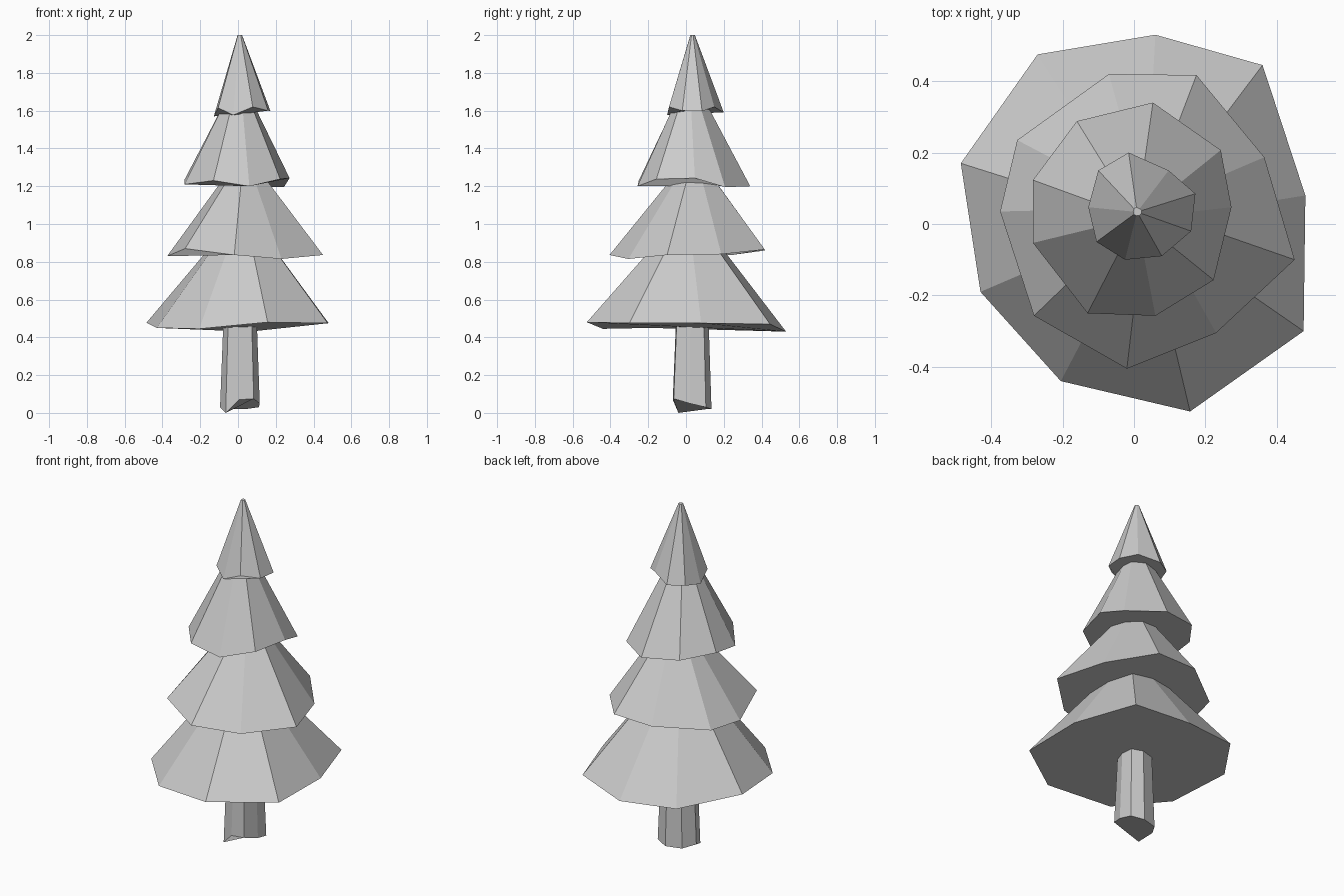
import bpy, bmesh


def tapered(name, rim, centre, top_z, scale):
    """Closed faceted solid: an uneven rim lofted to a smaller, level top ring."""
    bm = bmesh.new()
    low = [bm.verts.new(p) for p in rim]
    high = [bm.verts.new((centre[0] + scale * x, centre[1] + scale * y, top_z))
            for x, y, z in rim]
    n = len(rim)
    for i in range(n):
        j = (i + 1) % n
        bm.faces.new((low[i], low[j], high[j], high[i]))
    bm.faces.new(low)
    bm.faces.new(high)
    bmesh.ops.recalc_face_normals(bm, faces=bm.faces)
    mesh = bpy.data.meshes.new(name)
    bm.to_mesh(mesh)
    bm.free()
    obj = bpy.data.objects.new(name, mesh)
    bpy.context.collection.objects.link(obj)
    return obj


# trunk: eight sides with a ragged foot
tapered("trunk", [
    (.007, -.07, .07), (.083, -.065, .075), (.115, .02, .05), (.11, .105, .03),
    (.04, .135, .02), (-.05, .11, .02), (-.095, .04, .03), (-.065, -.04, 0)],
    (.003, .007), .55, .82)

# bottom branches: nine-sided ragged skirt
tapered("branches_bottom", [
    (-.27, .475, .45), (.06, .53, .43), (.36, .445, .47), (.48, .08, .475),
    (.475, -.30, .475), (.157, -.525, .48), (-.205, -.44, .445),
    (-.43, -.19, .45), (-.485, .17, .477)],
    (.02, .005), .88, .34)

# lower middle branches
tapered("branches_lower", [
    (-.07, .42, .86), (.175, .417, .865), (.365, .187, .84), (.45, -.10, .836),
    (.23, -.305, .815), (-.02, -.405, .836), (-.28, -.257, .87),
    (-.375, .035, .83), (-.327, .235, .835)],
    (.024, .033), 1.24, .27)

# upper middle branches
tapered("branches_upper", [
    (-.16, .288, 1.22), (.053, .34, 1.2), (.243, .207, 1.195), (.273, .047, 1.243),
    (.223, -.157, 1.238), (.06, -.257, 1.2), (-.13, -.25, 1.23),
    (-.283, -.053, 1.21), (-.283, .123, 1.235)],
    (.005, .012), 1.62, .31)

# tip branches
tapered("branches_tip", [
    (-.015, .20, 1.59), (.097, .15, 1.62), (.172, .085, 1.597), (.16, -.02, 1.6),
    (.078, -.09, 1.62), (-.025, -.10, 1.577), (-.105, -.05, 1.615),
    (-.128, .047, 1.57), (-.10, .15, 1.59)],
    (.008, .031), 2.0, .08)
